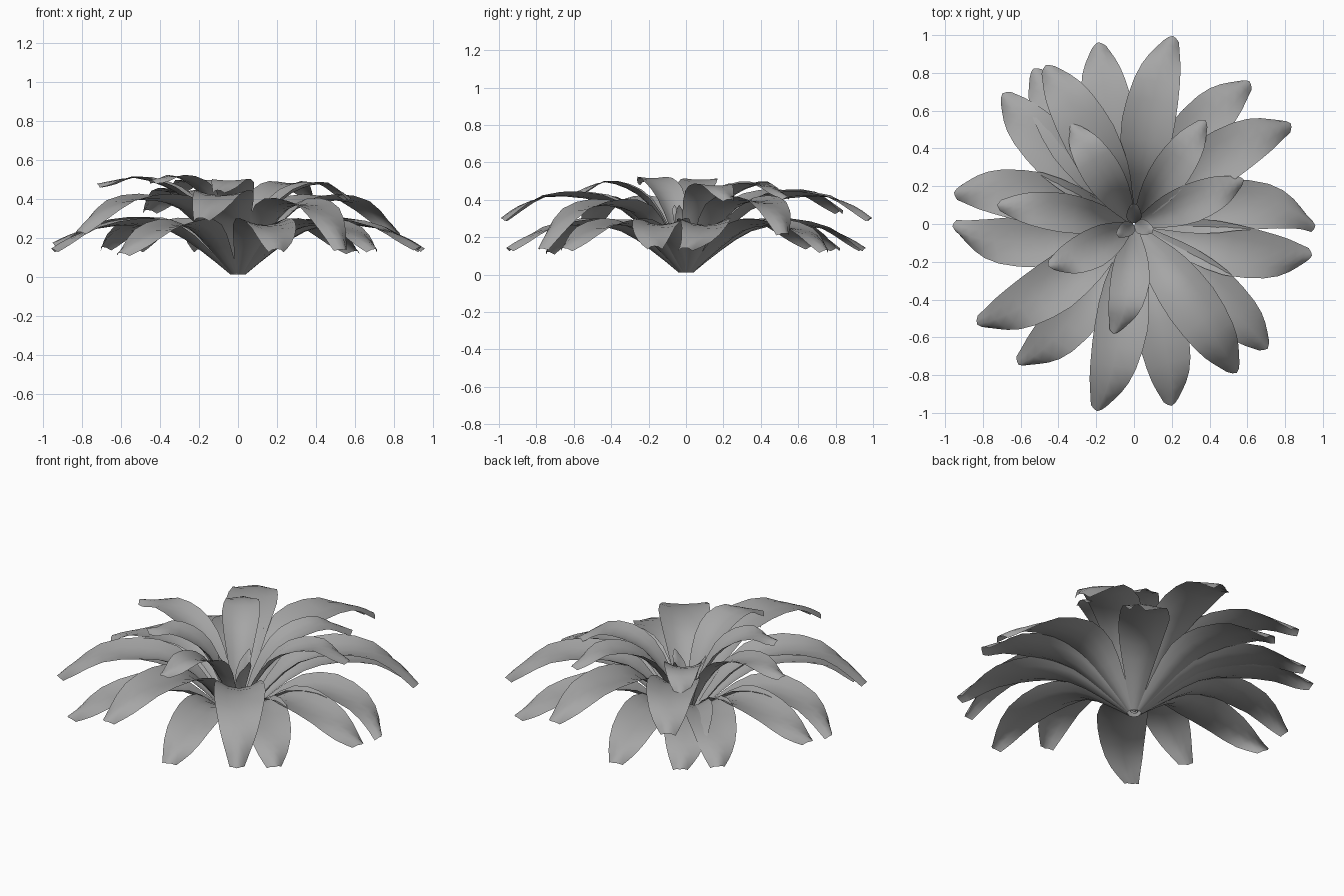
import bpy, math
from mathutils import Vector

if "Cube" in bpy.data.objects:
    bpy.data.objects.remove(bpy.data.objects["Cube"])

# Side profiles as (share of reach, height): outer low, outer high, inner, heart
LOW = [(.04, .01), (.2, .13), (.37, .23), (.56, .262), (.78, .24), (.92, .19), (1, .14)]
HIGH = [(.04, .01), (.19, .20), (.35, .345), (.55, .405), (.76, .41), (.91, .36), (1, .30)]
INNER = [(.03, .02), (.18, .23), (.36, .38), (.55, .455), (.75, .485), (.9, .46), (1, .43)]
HEART = [(.05, .02), (.2, .1), (.35, .18), (.5, .25), (.7, .31), (.85, .35), (1, .38)]
WIDTH = [.025, .075, .125, .143, .12, .085, .05]   # half widths along the leaf
CUP = [.3, .35, .35, .25, .08, -.3, -.6]           # edge lift relative to half width

grey = bpy.data.materials.new("leaf_grey")
grey.diffuse_color = (.38, .38, .38, 1)
grey.use_nodes = True
grey.node_tree.nodes["Principled BSDF"].inputs["Base Color"].default_value = grey.diffuse_color


def spline(vals, t):
    """Catmull-Rom through evenly spaced values."""
    n = len(vals) - 1
    i = min(int(t * n), n - 1)
    f = t * n - i
    p1, p2 = vals[i], vals[i + 1]
    p0 = vals[i - 1] if i else 2 * p1 - p2
    p3 = vals[i + 2] if i + 2 <= n else 2 * p2 - p1
    return .5 * (2 * p1 + (p2 - p0) * f + (2 * p0 - 5 * p1 + 4 * p2 - p3) * f * f
                 + (3 * p1 - p0 - 3 * p2 + p3) * f ** 3)


def leaf(name, profile, tip_xy, tip_z, mid_angle, wide=1.0, segs=12, cols=4):
    """Arching leaf sheet whose heading swings from mid_angle to the tip."""
    reach = math.hypot(*tip_xy)
    tip_a = math.atan2(tip_xy[1], tip_xy[0])
    swing = (math.radians(mid_angle) - tip_a + math.pi) % (2 * math.pi) - math.pi
    dz = tip_z - profile[-1][1]
    spine = []
    for k in range(segs + 1):
        t = k / segs
        r = spline([p[0] for p in profile], t) * reach
        z = spline([p[1] for p in profile], t) + dz * t * t
        a = tip_a + swing * min(1, 2 * (1 - t))
        spine.append(Vector((r * math.cos(a), r * math.sin(a), z)))
    verts, faces = [], []
    side = Vector((-math.sin(tip_a + swing), math.cos(tip_a + swing), 0))
    for k, p in enumerate(spine):
        t = k / segs
        d = (spine[min(k + 1, segs)] - spine[max(k - 1, 0)]).normalized()
        up = d.cross(side).normalized()
        w = spline(WIDTH, t) * wide
        fold = spline(CUP, t)
        narrow = math.sqrt(1 - min(.8, fold * fold))   # folding pulls edges in
        for c in range(cols + 1):
            s = 2 * c / cols - 1
            v = p + side * (s * w * narrow) + up * (w * fold * s * s)
            if k == segs:                      # blunt, slightly pointed end
                v += d * (.015 * (1 - abs(s)))
            v.z = max(v.z, 0)
            verts.append(v)
    for k in range(segs):
        for c in range(cols):
            i = k * (cols + 1) + c
            faces.append((i, i + cols + 1, i + cols + 2, i + 1))
    me = bpy.data.meshes.new(name)
    me.from_pydata(verts, [], faces)
    up_sum = sum(f.normal.z for f in me.polygons)
    if up_sum < 0:                             # upper face points upward
        me.flip_normals()
    me.shade_smooth()
    me.materials.append(grey)
    ob = bpy.data.objects.new(name, me)
    bpy.context.collection.objects.link(ob)


for_up = Vector((0, 0, 1))

# Lower outer leaves: tip x, tip y, tip z, mid heading
low = [(.95, .0, .15, 11), (.60, .75, .14, 56), (-.19, .95, .15, 103), (-.53, .81, .15, 126),
       (-.69, .68, .16, 138), (-.94, .17, .18, 165), (-.95, -.02, .15, 190), (-.60, -.74, .13, 237),
       (.20, -.95, .15, 285), (.70, -.65, .15, 319), (.93, -.17, .16, 345)]
for n, (x, y, z, a) in enumerate(low):
    leaf(f"lower_leaf_{n + 1}", LOW, (x, y), z, a)

# Upper outer leaves
high = [(.20, .985, .31, 82), (-.46, .83, .35, 117), (-.82, -.53, .24, 218),
        (-.19, -.98, .31, 263), (.82, .53, .23, 38), (.54, -.78, .15, 306)]
for n, (x, y, z, a) in enumerate(high):
    leaf(f"upper_leaf_{n + 1}", HIGH, (x, y), z, a, 1.02)

# Inner leaves
inner = [(-.33, .52, .44, 122), (.37, .54, .42, 55), (.57, .23, .41, 20),
         (-.71, .10, .48, 171), (-.44, -.22, .50, 211), (-.10, -.57, .45, 266)]
for n, (x, y, z, a) in enumerate(inner):
    leaf(f"inner_leaf_{n + 1}", INNER, (x, y), z, a, .75)

# Small young leaves in the heart
for n, a in enumerate((-20, 90, 215)):
    r = math.radians(a)
    leaf(f"heart_leaf_{n + 1}", HEART, (.1 * math.cos(r), .1 * math.sin(r)), .36, a, .3, 6)
